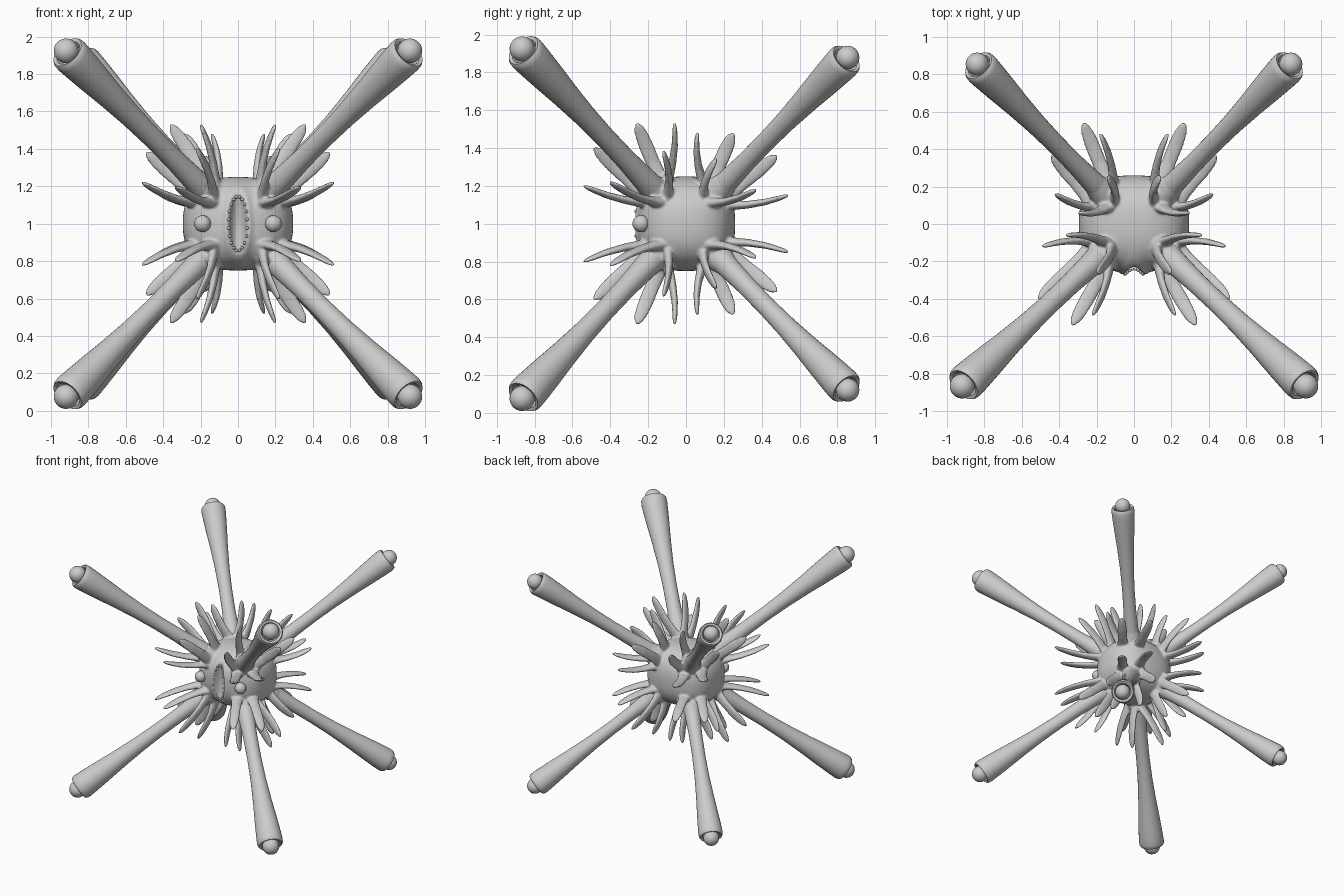
import bpy, bmesh, math
from mathutils import Vector

if "Cube" in bpy.data.objects:
    bpy.data.objects.remove(bpy.data.objects["Cube"])

C = Vector((0, 0, 1))                      # body centre
HALF, N = (0.295, 0.26, 0.25), 2.5         # rounded-box body

grey = bpy.data.materials.new("plain_grey")
grey.diffuse_color = (0.6, 0.6, 0.6, 1)
grey.use_nodes = True
grey.node_tree.nodes["Principled BSDF"].inputs["Base Color"].default_value = grey.diffuse_color


def finish(bm, name, smooth_angle=40):
    bmesh.ops.recalc_face_normals(bm, faces=bm.faces)
    me = bpy.data.meshes.new(name)
    bm.to_mesh(me)
    bm.free()
    me.materials.append(grey)
    ob = bpy.data.objects.new(name, me)
    bpy.context.collection.objects.link(ob)
    bpy.ops.object.select_all(action='DESELECT')
    ob.select_set(True)
    bpy.context.view_layer.objects.active = ob
    bpy.ops.object.shade_smooth_by_angle(angle=math.radians(smooth_angle))
    return ob


def loft(bm, rings):
    """Skin a list of (centre, u, v) elliptical sections into a closed tube."""
    seg = 28
    loops = []
    for c, u, v in rings:
        loops.append([bm.verts.new(c + u * math.cos(2 * math.pi * i / seg)
                                   + v * math.sin(2 * math.pi * i / seg)) for i in range(seg)])
    for a, b in zip(loops, loops[1:]):
        for i in range(seg):
            j = (i + 1) % seg
            bm.faces.new((a[i], a[j], b[j], b[i]))
    bm.faces.new(loops[0][::-1])
    bm.faces.new(loops[-1])


def axis_rings(start, end, profile):
    d = (end - start).normalized()
    u = d.orthogonal().normalized()
    v = d.cross(u)
    return [(start.lerp(end, t), u * r, v * r) for t, r in profile]


def petal(bm, root, tip, normal):
    """Flat rounded frond lying square to the given axis."""
    d = tip - root
    side = normal.cross(d).normalized()
    nrm = d.cross(side).normalized()
    rings = []
    for s, w, t in ((-0.2, .055, .034), (0.05, .052, .032), (0.2, .042, .025), (0.4, .039, .020),
                    (0.65, .040, .017), (0.82, .036, .014), (0.92, .028, .012),
                    (0.98, .016, .009), (1.01, .005, .005)):
        bend = normal * (-0.02 * math.sin(math.pi * max(0, s)))
        rings.append((root + d * s + bend, side * w, nrm * t))
    loft(bm, rings)


def ball(name, centre, r, seg=32):
    bm = bmesh.new()
    bmesh.ops.create_uvsphere(bm, u_segments=seg, v_segments=seg // 2, radius=r)
    bmesh.ops.translate(bm, verts=bm.verts, vec=centre)
    return finish(bm, name, 60)


# fronds of one octant: (root, tip, axis it is square to)
FRONT = [((.12, .12, .19), (.20, .26, .53), 0), ((.13, .19, .13), (.22, .485, .40), 0),
         ((.13, .11, .19), (.36, .06, .53), 1), ((.20, .10, .13), (.49, .12, .38), 1),
         ((.22, .13, .11), (.51, .40, .22), 2), ((.13, .19, .11), (.33, .54, .20), 2)]
BACK = [((.11, .12, .19), (.14, .25, .48), 0), ((.11, .19, .13), (.18, .48, .36), 0),
        ((.13, .10, .19), (.29, .06, .48), 1), ((.20, .09, .13), (.42, .16, .34), 1),
        ((.22, .12, .11), (.44, .37, .18), 2), ((.13, .19, .10), (.27, .54, .15), 2)]

# limb outline from base to socket, ending in a cupped rim
LIMB = [(.0, .075), (.12, .064), (.25, .056), (.4, .055), (.55, .061), (.7, .074), (.83, .089),
        (.92, .098), (.97, .102), (.99, .1), (1.0, .092), (.995, .075), (.97, .06)]

# body core with mouth groove and raised lips
bm = bmesh.new()
bmesh.ops.create_uvsphere(bm, u_segments=160, v_segments=100, radius=1)
for v in bm.verts:
    r = sum(abs(v.co[i] / HALF[i]) ** N for i in range(3)) ** (-1 / N)
    v.co *= r
    if v.co.y < 0:
        q = math.sqrt((v.co.x / .05) ** 2 + (v.co.z / .16) ** 2)
        v.co.y += .055 * max(0, 1 - q * q) - .014 * math.exp(-((q - 1.2) / .3) ** 2)
    v.co += C

for sx, sn in ((1, "right"), (-1, "left")):
    for sy, yn in ((-1, "front"), (1, "back")):
        for sz, zn in ((1, "upper"), (-1, "lower")):
            name = f"{zn}_{yn}_{sn}"
            sign = Vector((sx, sy, sz))
            end = Vector((.912, .86, .917) if sy < 0 else (.832, .848, .872)) * sign
            d = end.normalized()
            k = 1 if sy < 0 else .93
            # limb root swelling and fronds, merged into the body
            loft(bm, axis_rings(C + d * .1, C + d * .46, [(0, .12), (.4, .09), (.75, .062), (1, .045)]))
            for root, tip, ax in (FRONT if sy < 0 else BACK):
                nv = Vector((0, 0, 0))
                nv[ax] = sign[ax]
                petal(bm, C + Vector(root) * sign, C + Vector(tip) * sign, nv)
            # limb and its end ball
            lb = bmesh.new()
            loft(lb, axis_rings(C + d * .25, C + end, [(t, r * k) for t, r in LIMB]))
            finish(lb, "limb_" + name)
            ball("limb_ball_" + name, C + end + d * .012, .066 * k)
    # eye
    ball("eye_" + sn, Vector((sx * .19, -.238, 1.0)), .045)

body = finish(bm, "body_with_fronds")
rm = body.modifiers.new("merge", 'REMESH')
rm.mode = 'VOXEL'
rm.voxel_size = .008
rm.use_smooth_shade = True
sm = body.modifiers.new("soften", 'SMOOTH')
sm.factor = .5
sm.iterations = 5

# small beads around the mouth
bm = bmesh.new()
for i in range(20):
    a = 2 * math.pi * (i + .5) / 20
    x, z = .05 * math.cos(a), .145 * math.sin(a)
    y = -HALF[1] * (1 - abs(x / HALF[0]) ** N - abs(z / HALF[2]) ** N) ** (1 / N)
    new = bmesh.ops.create_icosphere(bm, subdivisions=2, radius=.009)["verts"]
    bmesh.ops.translate(bm, verts=new, vec=(x, y - .009, 1 + z))
finish(bm, "mouth_beads", 60)
